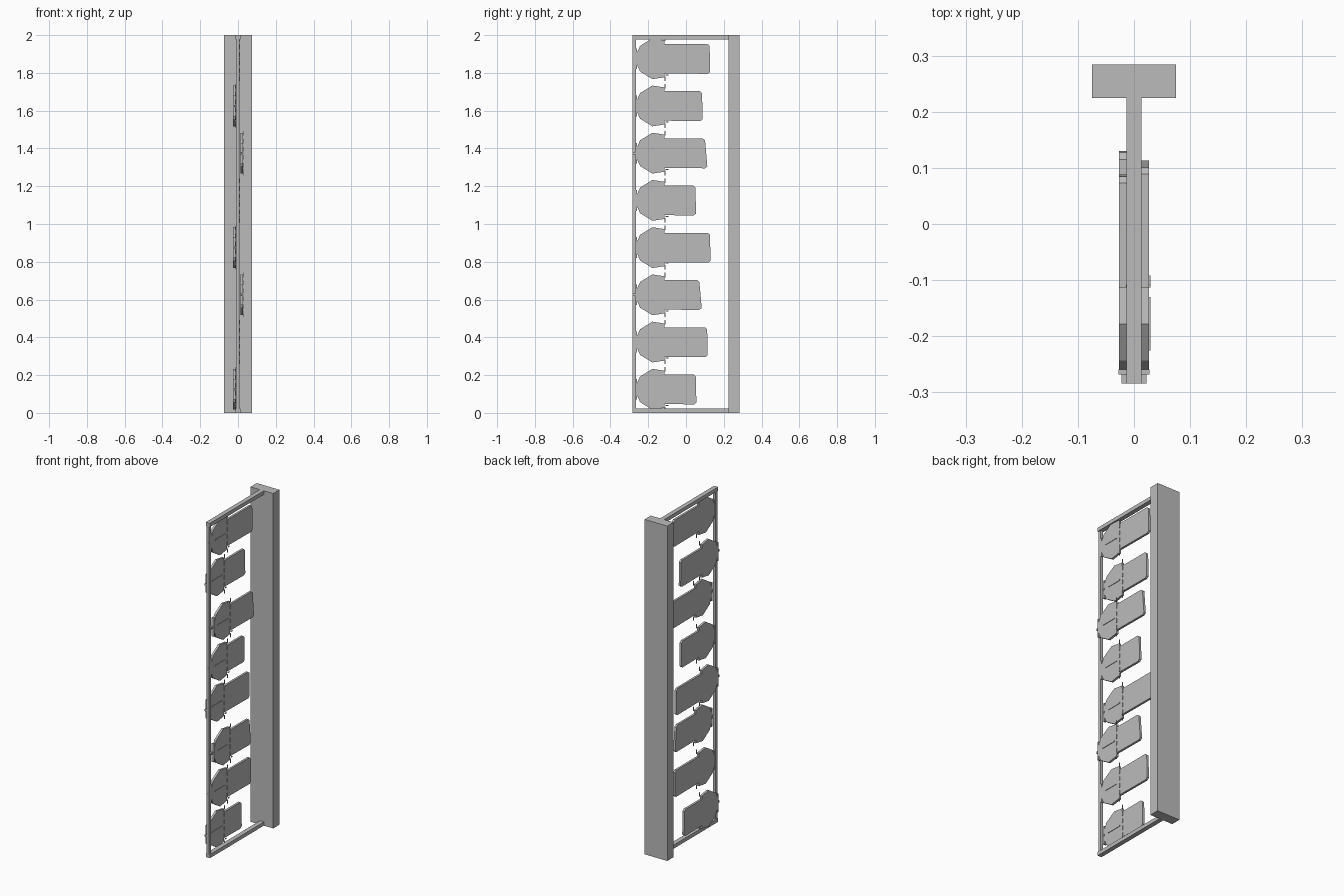
import bpy, bmesh

cube = bpy.data.objects.get("Cube")
if cube:
    bpy.data.objects.remove(cube)

grey = bpy.data.materials.new("plain_grey")
grey.use_nodes = True
grey.diffuse_color = (0.5, 0.5, 0.5, 1)
grey.node_tree.nodes["Principled BSDF"].inputs["Base Color"].default_value = (0.5, 0.5, 0.5, 1)


def finish(name, bm):
    bmesh.ops.recalc_face_normals(bm, faces=bm.faces)
    mesh = bpy.data.meshes.new(name)
    bm.to_mesh(mesh)
    bm.free()
    mesh.materials.append(grey)
    obj = bpy.data.objects.new(name, mesh)
    bpy.context.collection.objects.link(obj)
    return obj


def add_box(bm, x, y, z):
    """Add a box given as (low, high) pairs."""
    made = bmesh.ops.create_cube(bm, size=1)
    for v in made["verts"]:
        v.co = [(a + b) / 2 + c * (b - a) for (a, b), c in zip((x, y, z), v.co)]


def box(name, x, y, z):
    bm = bmesh.new()
    add_box(bm, x, y, z)
    return finish(name, bm)


def plate(name, x, z, end, slant):
    """Tag with a faceted head and a plain tongue, extruded across x."""
    upper = [(-0.26, 0.03), (-0.243, 0.068), (-0.178, 0.108), (-0.113, 0.098), (-0.113, 0.078)]
    tongue_top = [(end - slant - 0.012, 0.078), (end - slant, 0.068)]
    tongue_bottom = [(end, -0.07), (end - 0.012, -0.08)]
    outline = upper + tongue_top + tongue_bottom + [(y, -h) for y, h in reversed(upper)]
    bm = bmesh.new()
    face = bm.faces.new([bm.verts.new((x - 0.0065, y, z + h)) for y, h in outline])
    grown = bmesh.ops.extrude_face_region(bm, geom=[face])
    for v in grown["geom"]:
        if isinstance(v, bmesh.types.BMVert):
            v.co.x += 0.013
    return finish(name, bm)


# Supporting frame
box("back_post", (-0.075, 0.075), (0.225, 0.284), (0, 2))
for name, low in (("bottom_bar", 0), ("top_bar", 1.978)):
    box(name, (-0.0135, 0.0135), (-0.284, 0.225), (low, low + 0.022))
box("front_rod", (-0.009, 0.008), (-0.283, -0.265), (0.022, 1.978))

# Staggered plates, stepping left, middle, right up the rod
ends = [0.055, 0.115, 0.083, 0.13, 0.053, 0.113, 0.088, 0.128]
for i, end in enumerate(ends):
    z = 0.125 + i * 0.25
    x = (i % 3 - 1) * 0.02
    side = x + 0.0065
    plate(f"plate_{i + 1}", x, z, end, 0.012 if i % 3 == 2 else 0.003)

    # Raised centre rib and broken fold line on one face
    bm = bmesh.new()
    add_box(bm, (side, side + 0.003), (-0.225, -0.13), (z - 0.003, z + 0.003))
    for k in range(6):
        dash = z + (k - 2.5) * 0.042
        add_box(bm, (side - 0.001, side + 0.003), (-0.113, -0.108), (dash - 0.012, dash + 0.012))
    add_box(bm, (side - 0.001, side + 0.003), (-0.108, -0.092), (z - 0.088, z - 0.083))
    finish(f"plate_markings_{i + 1}", bm)

    # Clip and peg holding the plate to the rod
    bm = bmesh.new()
    add_box(bm, (x - 0.0075, x + 0.0075), (-0.268, -0.259), (z - 0.055, z + 0.055))
    peg = x * 0.8
    add_box(bm, (peg - 0.006, peg + 0.006), (-0.284, -0.258), (z - 0.006, z + 0.006))
    finish(f"plate_clip_{i + 1}", bm)
